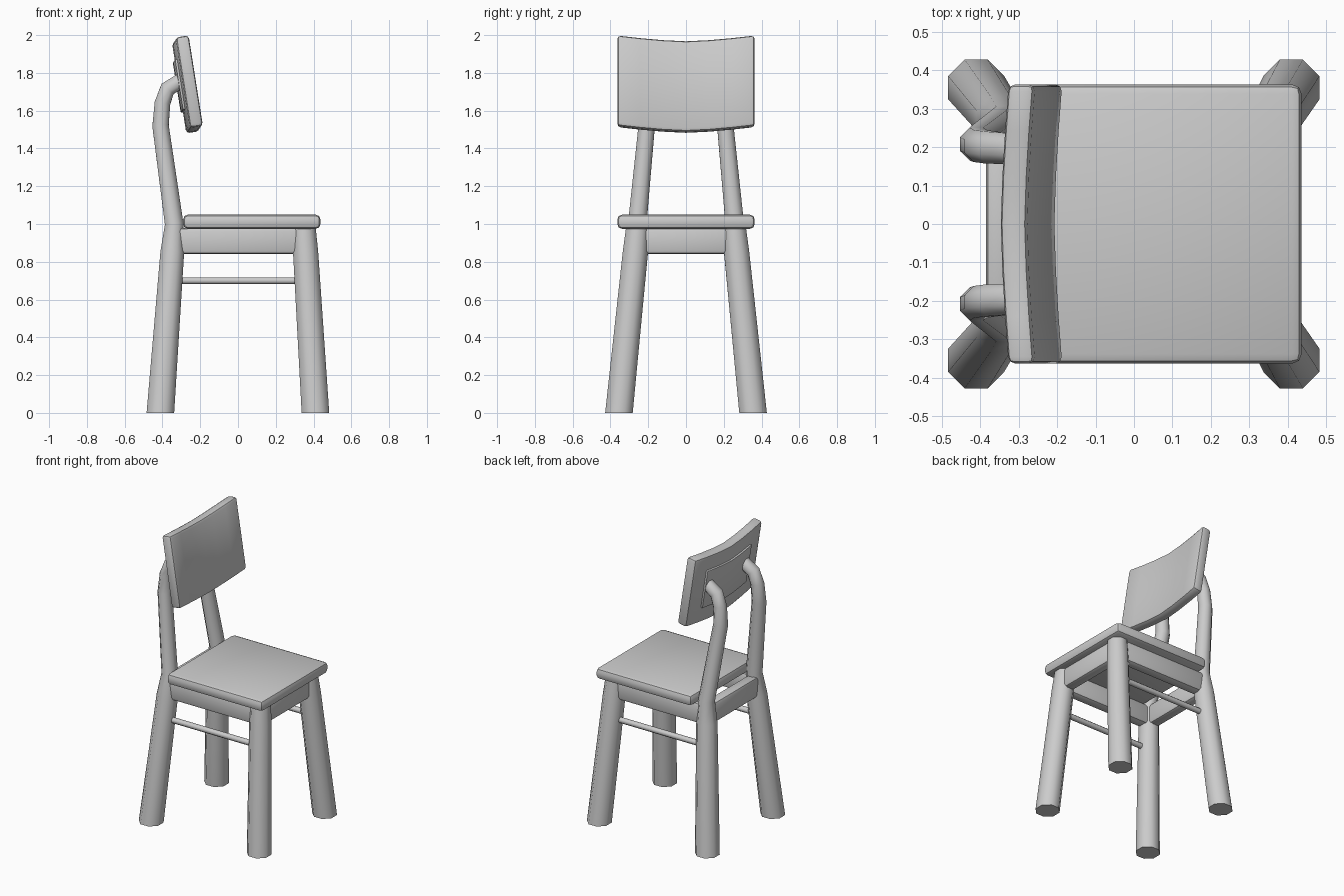
import bpy, bmesh, math
from mathutils import Vector

if "Cube" in bpy.data.objects:
    bpy.data.objects.remove(bpy.data.objects["Cube"])


def finish(name, bm, angle=40):
    bmesh.ops.recalc_face_normals(bm, faces=bm.faces[:])
    me = bpy.data.meshes.new(name)
    bm.to_mesh(me)
    bm.free()
    ob = bpy.data.objects.new(name, me)
    bpy.context.collection.objects.link(ob)
    bpy.ops.object.select_all(action='DESELECT')
    ob.select_set(True)
    bpy.context.view_layer.objects.active = ob
    bpy.ops.object.shade_smooth_by_angle(angle=math.radians(angle))
    return ob


def tube(name, path, sides=8):
    """Sweep a polygon along (x, y, z, radius) points; the first ring lies flat."""
    bm = bmesh.new()
    pts = [Vector(p[:3]) for p in path]
    rings = []
    for i, p in enumerate(pts):
        t = pts[min(i + 1, len(pts) - 1)] - pts[max(i - 1, 0)]
        if i == 0 and abs(t.z) > 0.1:
            t = Vector((0, 0, 1))
        t.normalize()
        u = Vector((0, 1, 0))
        u = (u - t * u.dot(t)).normalized()
        v = t.cross(u)
        ring = []
        for k in range(sides):
            a = 2 * math.pi * (k + 0.5) / sides
            ring.append(bm.verts.new(p + (u * math.cos(a) + v * math.sin(a)) * path[i][3]))
        rings.append(ring)
    for a, b in zip(rings, rings[1:]):
        for k in range(sides):
            n = (k + 1) % sides
            bm.faces.new((a[k], a[n], b[n], b[k]))
    bm.faces.new(rings[0])
    bm.faces.new(rings[-1])
    return finish(name, bm, 50)


def block(name, loc, size, bevel, cuts=0, bow=None, tilt=0.0):
    """Rounded box, optionally split across y, tilted about y and bowed."""
    bm = bmesh.new()
    bmesh.ops.create_cube(bm, size=1)
    for v in bm.verts:
        v.co = Vector((v.co.x * size[0], v.co.y * size[1], v.co.z * size[2]))
    bmesh.ops.bevel(bm, geom=bm.edges[:], offset=bevel, segments=2,
                    profile=0.5, affect='EDGES')
    for i in range(cuts):
        y = size[1] * ((i + 1) / (cuts + 1) - 0.5)
        bmesh.ops.bisect_plane(bm, geom=bm.verts[:] + bm.edges[:] + bm.faces[:],
                               plane_co=(0, y, 0), plane_no=(0, 1, 0))
    c, s = math.cos(tilt), math.sin(tilt)
    for v in bm.verts:
        x, y, z = v.co
        v.co = Vector((x * c - z * s, y, x * s + z * c)) + Vector(loc)
        if bow:
            f = (abs(y) / 0.36) ** 1.5
            v.co.x += bow[0] * f
            v.co.z += bow[1] * f
    return finish(name, bm)


# Seat board
block("seat", (0.073, 0, 1.012), (0.727, 0.727, 0.075), 0.025)

# Curved backrest and the mounting plate behind it
TILT = math.radians(9)
block("backrest", (-0.277, 0, 1.725), (0.07, 0.727, 0.485), 0.018, 5, (0.02, 0.03), TILT)
block("backrest_plate", (-0.312, 0, 1.725), (0.025, 0.48, 0.27), 0.006, 5, (0.02, 0.03), TILT)

# Legs, bent rear posts and side stretchers, both sides
for s, side in ((1, "left"), (-1, "right")):
    tube("front_leg_" + side, [(0.41, s * 0.355, 0, 0.079),
                               (0.358, s * 0.268, 0.85, 0.072),
                               (0.35, s * 0.256, 0.98, 0.066)])
    tube("rear_post_" + side, [(-0.411, s * 0.355, 0, 0.079),
                               (-0.348, s * 0.27, 0.85, 0.068),
                               (-0.338, s * 0.258, 1.0, 0.053),
                               (-0.41, s * 0.208, 1.52, 0.047),
                               (-0.40, s * 0.203, 1.64, 0.045),
                               (-0.373, s * 0.199, 1.715, 0.045),
                               (-0.30, s * 0.195, 1.76, 0.043)])
    tube("stretcher_" + side, [(-0.36, s * 0.285, 0.70, 0.019),
                               (0.37, s * 0.285, 0.70, 0.019)])
    block("side_apron_" + side, (0.005, s * 0.265, 0.91), (0.68, 0.075, 0.14), 0.02)

# Front and rear aprons
block("front_apron", (0.355, 0, 0.91), (0.075, 0.5, 0.14), 0.02)
block("rear_apron", (-0.348, 0, 0.91), (0.075, 0.5, 0.14), 0.02)
